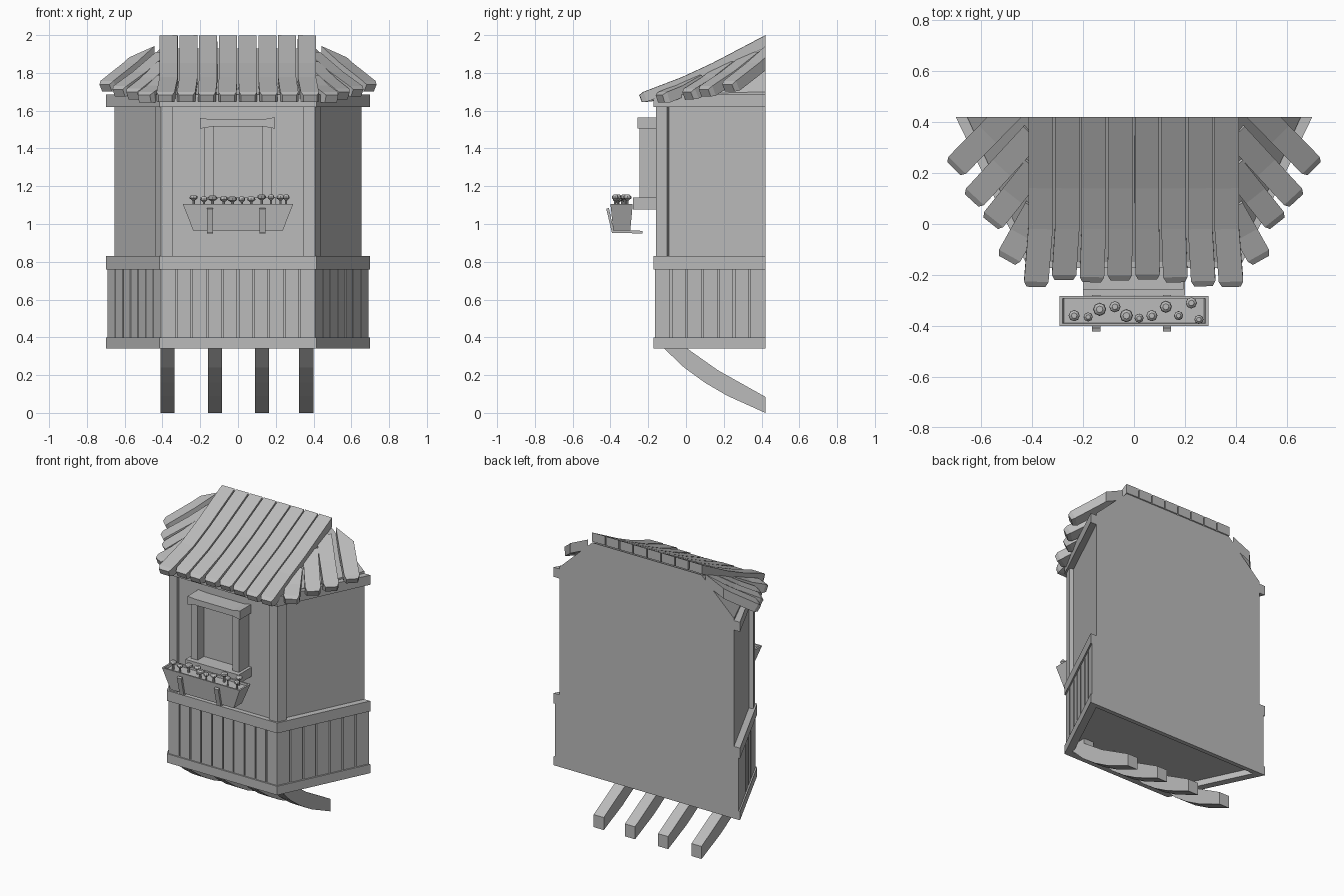
import bpy, bmesh, random
from mathutils import Vector

random.seed(4)
old = bpy.data.objects.get("Cube")
if old:
    bpy.data.objects.remove(old, do_unlink=True)

grey = bpy.data.materials.new("plain grey")
grey.use_nodes = True
grey.diffuse_color = (0.5, 0.5, 0.5, 1)
grey.node_tree.nodes["Principled BSDF"].inputs["Base Color"].default_value = (0.5, 0.5, 0.5, 1)

BACK = 0.42


def finish(name, bm):
    bmesh.ops.recalc_face_normals(bm, faces=bm.faces)
    mesh = bpy.data.meshes.new(name)
    bm.to_mesh(mesh)
    bm.free()
    mesh.materials.append(grey)
    ob = bpy.data.objects.new(name, mesh)
    bpy.context.collection.objects.link(ob)
    return ob


def prism(name, points, low, high, axis="z"):
    """Extrude an outline: (x, y) along z, (y, z) along x, or (x, z) along y."""
    place = {"z": lambda a, b, t: (a, b, t), "x": lambda a, b, t: (t, a, b),
             "y": lambda a, b, t: (a, t, b)}[axis]
    bm = bmesh.new()
    ends = [[bm.verts.new(place(a, b, t)) for a, b in points] for t in (low, high)]
    bm.faces.new(ends[0])
    bm.faces.new(ends[1])
    for i in range(len(points)):
        j = (i + 1) % len(points)
        bm.faces.new((ends[0][i], ends[0][j], ends[1][j], ends[1][i]))
    return finish(name, bm)


def box(name, x0, x1, y0, y1, z0, z1):
    return prism(name, [(x0, y0), (x1, y0), (x1, y1), (x0, y1)], z0, z1)


def bay(front, back, y):
    return [(-front, y), (front, y), (back, BACK), (-back, BACK)]


def plank(name, path, width, thick):
    """Bent board with a tapered tip, trimmed flat at the back plane."""
    path = [Vector(p) for p in path]
    tip = (path[-1] - path[-2]).normalized()
    path.insert(-1, path[-1] - tip * 0.025)
    flat = path[-1] - path[0]
    side = Vector((flat.y, -flat.x, 0)).normalized()
    bm = bmesh.new()
    rings = []
    for i, p in enumerate(path):
        d = (path[min(i + 1, len(path) - 1)] - path[max(i - 1, 0)]).normalized()
        up = side.cross(d)
        up = up if up.z > 0 else -up
        last = i == len(path) - 1
        w = width * (0.38 if last else 0.5)
        drop = 0.008 if last else 0
        rings.append([bm.verts.new(p + side * s * w - up * u)
                      for s, u in ((-1, drop), (1, drop), (1, thick - drop), (-1, thick - drop))])
    bm.faces.new(rings[0])
    bm.faces.new(rings[-1])
    for a, b in zip(rings, rings[1:]):
        for i in range(4):
            j = (i + 1) % 4
            bm.faces.new((a[i], a[j], b[j], b[i]))
    bmesh.ops.bisect_plane(bm, geom=bm.verts[:] + bm.edges[:] + bm.faces[:],
                           plane_co=(0, BACK, 0), plane_no=(0, 1, 0), clear_outer=True)
    bmesh.ops.holes_fill(bm, edges=bm.edges[:], sides=0)
    return finish(name, bm)


# Walls and belts
prism("upper_wall", bay(0.385, 0.655, -0.14), 0.38, 1.68)
prism("lower_wall", bay(0.4, 0.675, -0.15), 0.385, 0.8)
prism("middle_belt", bay(0.415, 0.7, -0.172), 0.76, 0.83)
prism("top_belt", bay(0.415, 0.7, -0.172), 1.62, 1.685)

# Bottom belt is an open rim around the recessed floor
prism("bottom_belt_front", [(-0.415, -0.172), (0.415, -0.172), (0.385, -0.125), (-0.385, -0.125)], 0.34, 0.4)
box("bottom_belt_back", -0.65, 0.65, 0.39, BACK, 0.34, 0.4)
for s, label in ((1, "left"), (-1, "right")):
    prism("bottom_belt_" + label,
          [(s * 0.415, -0.172), (s * 0.7, BACK), (s * 0.645, BACK), (s * 0.385, -0.125)], 0.34, 0.4)
    # Corner post wrapping the front and side
    prism("corner_post_" + label,
          [(s * 0.345, -0.16), (s * 0.408, -0.16), (s * 0.436, -0.1), (s * 0.38, -0.08), (s * 0.345, -0.12)],
          0.83, 1.62)

# Vertical boarding on the lower wall
edges = [-0.408 + i * 0.0816 for i in range(11)]
for a, b in zip(edges, edges[1:]):
    box("front_board", a + 0.004 * (a > -0.4), b - 0.004 * (b < 0.4), -0.163, -0.13, 0.4, 0.76)
for s in (-1, 1):
    start, end = Vector((s * 0.408, -0.163)), Vector((s * 0.69, BACK))
    inward = Vector((-s * 0.028, 0.0))
    for i in range(7):
        a = start.lerp(end, i / 7 + (0.008 if i else 0))
        b = start.lerp(end, (i + 1) / 7 - (0.008 if i < 6 else 0))
        prism("side_board", [a, b, b + inward, a + inward], 0.4, 0.76)

# Roof core: hipped half roof, flat at the back
bm = bmesh.new()
for s in (-1, 1):
    for p in ((0.4, -0.15, 1.66), (0.655, BACK, 1.66), (0.655, BACK, 1.7),
              (0.4, -0.15, 1.685), (0.41, BACK, 1.93)):
        bm.verts.new((s * p[0], p[1], p[2]))
bmesh.ops.convex_hull(bm, input=bm.verts)
finish("roof_core", bm)

# Roof planks
for i in range(8):
    x = -0.367 + i * 0.1045
    tip = -0.22 - random.random() * 0.03
    tip = -0.25 if i in (0, 7) else tip
    fan = x * 1.05
    plank("front_roof_plank", [(x, 0.5, 2.041), (x, 0.14, 1.852), (x, -0.02, 1.778), (fan, tip, 1.69)],
          0.096, 0.055)
side_planks = [((0.44, 0.49, 1.975), (0.71, 0.215, 1.745)),
               ((0.40, 0.35, 1.91), (0.64, 0.09, 1.72)),
               ((0.39, 0.22, 1.86), (0.565, 0.0, 1.705)),
               ((0.385, 0.06, 1.79), (0.5, -0.145, 1.69))]
for s in (-1, 1):
    for a, b in side_planks:
        a, b = Vector((s * a[0], a[1], a[2])), Vector((s * b[0], b[1], b[2]))
        plank("side_roof_plank", [a, a.lerp(b, 0.5) - Vector((0, 0, 0.008)), b], 0.096, 0.058)

# Curved braces under the floor
brace = [(-0.12, 0.345), (-0.01, 0.24), (0.1, 0.16), (0.22, 0.09), (BACK, 0),
         (BACK, 0.085), (0.17, 0.225), (0.0, 0.345), (0.0, 0.39), (-0.12, 0.39)]
for x in (-0.373, -0.122, 0.127, 0.362):
    prism("brace", brace, x - 0.038, x + 0.038, "x")

# Window
box("window_pane", -0.15, 0.15, -0.18, -0.13, 1.1, 1.53)
for s in (-1, 1):
    box("window_jamb", s * 0.155 - 0.025, s * 0.155 + 0.025, -0.247, -0.13, 1.12, 1.52)
prism("window_lintel", [(-0.2, 1.505), (-0.14, 1.515), (0.14, 1.515), (0.195, 1.505),
                        (0.195, 1.565), (0.14, 1.555), (-0.14, 1.555), (-0.2, 1.56)], -0.257, -0.13, "y")
box("window_sill", -0.2, 0.2, -0.28, -0.13, 1.078, 1.14)

# Flower box, open at the top with soil inside
bm = bmesh.new()
rings = []
for hx, y0, y1, z in ((0.237, -0.385, -0.295, 0.965), (0.292, -0.4, -0.282, 1.105),
                      (0.28, -0.39, -0.292, 1.105), (0.275, -0.388, -0.293, 1.09)):
    rings.append([bm.verts.new(p) for p in ((-hx, y0, z), (hx, y0, z), (hx, y1, z), (-hx, y1, z))])
bm.faces.new(rings[0])
bm.faces.new(rings[-1])
for a, b in zip(rings, rings[1:]):
    for i in range(4):
        j = (i + 1) % 4
        bm.faces.new((a[i], a[j], b[j], b[i]))
finish("flower_box", bm)
bracket = [(-0.422, 1.08), (-0.392, 0.953), (-0.23, 0.95), (-0.23, 0.964), (-0.383, 0.967), (-0.408, 1.085)]
for x in (-0.148, 0.13):
    prism("box_bracket", bracket, x - 0.016, x + 0.016, "x")

# Flowers: thin stems with domed heads
for x, y, r in ((-0.235, -0.36, 0.022), (-0.18, -0.365, 0.018), (-0.135, -0.335, 0.026),
                (-0.075, -0.325, 0.022), (-0.03, -0.36, 0.026), (0.02, -0.37, 0.018),
                (0.07, -0.36, 0.022), (0.125, -0.325, 0.024), (0.175, -0.36, 0.018),
                (0.225, -0.31, 0.022), (0.255, -0.375, 0.018)):
    top = 1.125 + random.random() * 0.015
    bm = bmesh.new()
    rings = []
    for k, z in ((0.3, 1.085), (0.3, top - 0.012), (1, top), (0.9, top + 0.01), (0.5, top + 0.018)):
        ring = bmesh.ops.create_circle(bm, segments=8, radius=r * k)["verts"]
        bmesh.ops.translate(bm, verts=ring, vec=(x, y, z))
        rings.append(ring)
    bm.faces.new(rings[0])
    bm.faces.new(rings[-1])
    for a, b in zip(rings, rings[1:]):
        for i in range(8):
            j = (i + 1) % 8
            bm.faces.new((a[i], a[j], b[j], b[i]))
    finish("flower", bm)
